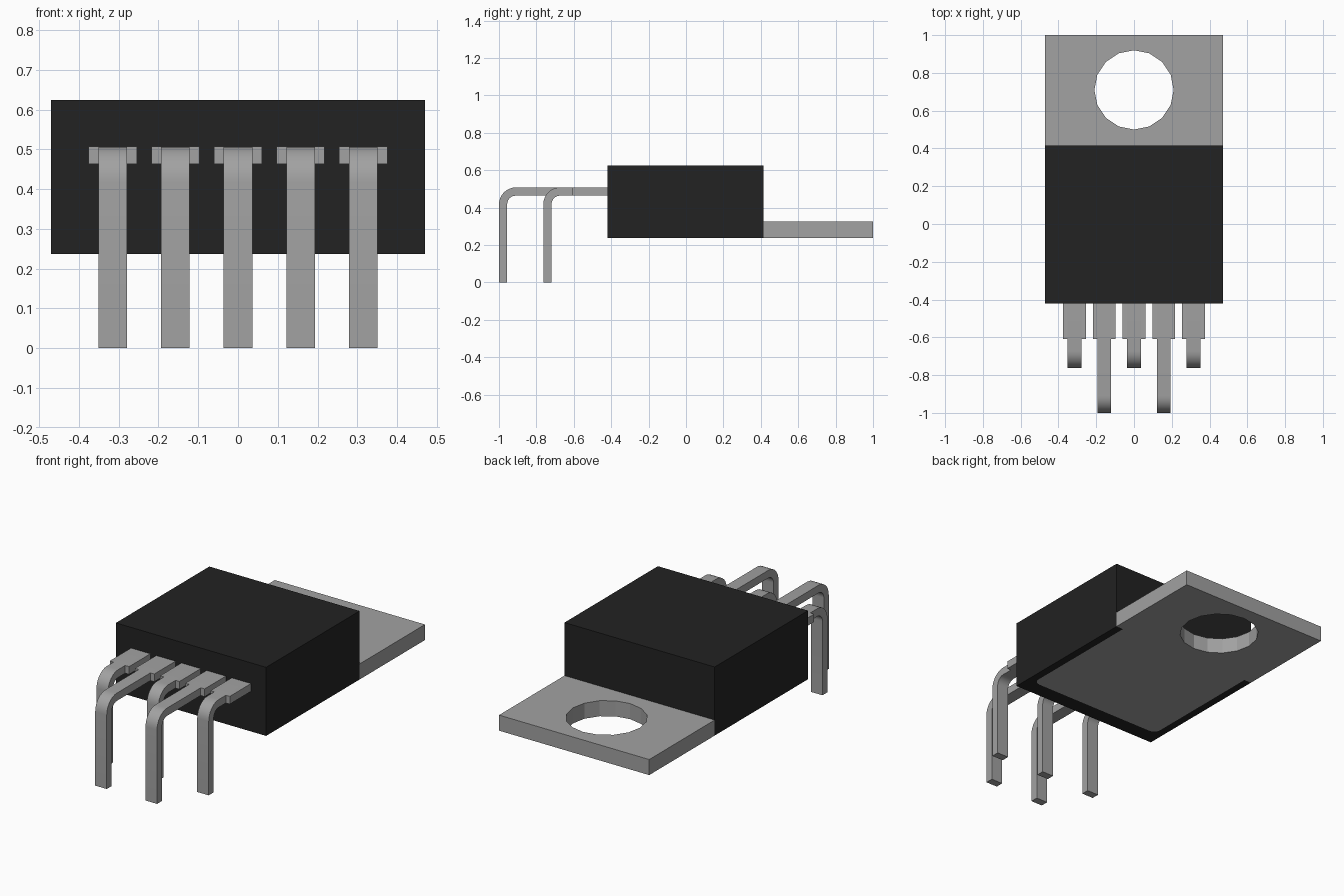
import bpy, bmesh
from math import sin, cos, pi, radians
from mathutils import Vector

if "Cube" in bpy.data.objects:
    bpy.data.objects.remove(bpy.data.objects["Cube"], do_unlink=True)


def material(name, value):
    m = bpy.data.materials.new(name)
    m.use_nodes = True
    colour = (value, value, value, 1)
    m.diffuse_color = colour
    m.node_tree.nodes["Principled BSDF"].inputs["Base Color"].default_value = colour
    return m


METAL = material("tinned metal", 0.36)
PLASTIC = material("black plastic", 0.016)


def prism(name, outline, direction, mat):
    """Extrude a closed outline of 3D points along a direction."""
    bm = bmesh.new()
    face = bm.faces.new([bm.verts.new(p) for p in outline])
    out = bmesh.ops.extrude_face_region(bm, geom=[face])["geom"]
    bmesh.ops.translate(bm, vec=Vector(direction),
                        verts=[g for g in out if isinstance(g, bmesh.types.BMVert)])
    bmesh.ops.recalc_face_normals(bm, faces=bm.faces)
    mesh = bpy.data.meshes.new(name)
    bm.to_mesh(mesh)
    bm.free()
    mesh.materials.append(mat)
    obj = bpy.data.objects.new(name, mesh)
    bpy.context.collection.objects.link(obj)
    return obj


def arc(cx, cy, r, start, end, steps):
    angles = [radians(start + (end - start) * i / steps) for i in range(steps + 1)]
    return [(cx + r * cos(a), cy + r * sin(a)) for a in angles]


def smooth(obj):
    bpy.ops.object.select_all(action="DESELECT")
    obj.select_set(True)
    bpy.context.view_layer.objects.active = obj
    bpy.ops.object.shade_smooth_by_angle(angle=radians(35))


def cut(obj, cutter):
    cutter.hide_render = True
    cutter.hide_set(True)
    mod = obj.modifiers.new("cut", "BOOLEAN")
    mod.object = cutter
    mod.solver = "EXACT"


HALF, BOTTOM, TAB_TOP = 0.47, 0.237, 0.325
BACK, FRONT = 0.415, -0.42

# Heat sink tab: full width behind the body, narrower with rounded corners beneath it
inner, end, r = HALF - 0.045, -0.33, 0.04
half = [(HALF, 1.0), (HALF, BACK), (inner, BACK)] + arc(inner - r, end + r, r, 0, -90, 4)
outline = half + [(-x, y) for x, y in reversed(half)]
tab = prism("mounting_tab", [(x, y, BOTTOM) for x, y in outline],
            (0, 0, TAB_TOP - BOTTOM), METAL)

# Round mounting hole
ring = arc(0, 0.71, 0.21, 0, 360, 16)[:-1]
hole = prism("hole_cutter", [(x, y, 0.1) for x, y in ring], (0, 0, 0.4), METAL)
cut(tab, hole)
smooth(tab)

# Plastic body with a recess that holds the tab
body = prism("body", [(-HALF, FRONT, BOTTOM), (HALF, FRONT, BOTTOM),
                      (HALF, BACK, BOTTOM), (-HALF, BACK, BOTTOM)],
             (0, 0, 0.625 - BOTTOM), PLASTIC)
recess_outline = [(x, y + 0.1 if y >= BACK else y) for x, y in half[2:]]
recess_outline += [(-x, y) for x, y in reversed(recess_outline)]
recess = prism("recess_cutter", [(x, y, 0.1) for x, y in recess_outline],
               (0, 0, TAB_TOP - 0.1), PLASTIC)
cut(body, recess)

# Bent leads: alternating short and long, each with a wide shoulder at the body
TOP, THICK, BEND = 0.508, 0.044, 0.09
for i in range(5):
    x = (i - 2) * 0.1575
    tip = -1.0 if i % 2 else -0.763
    cy, cz = tip + BEND, TOP - BEND
    profile = [(-0.41, TOP)] + arc(cy, cz, BEND, 90, 180, 8) + [(tip, 0), (tip + THICK, 0)]
    profile += arc(cy, cz, BEND - THICK, 180, 90, 8) + [(-0.41, TOP - THICK)]
    lead = prism(f"lead_{i + 1}", [(x - 0.036, y, z) for y, z in profile],
                 (0.072, 0, 0), METAL)
    smooth(lead)
    for side in (-1, 1):
        a = x + side * 0.036
        prism(f"lead_{i + 1}_shoulder_{'left' if side > 0 else 'right'}",
              [(a, -0.61, TOP), (a, -0.41, TOP),
               (a, -0.41, TOP - THICK), (a, -0.61, TOP - THICK)],
              (side * 0.0245, 0, 0), METAL)
